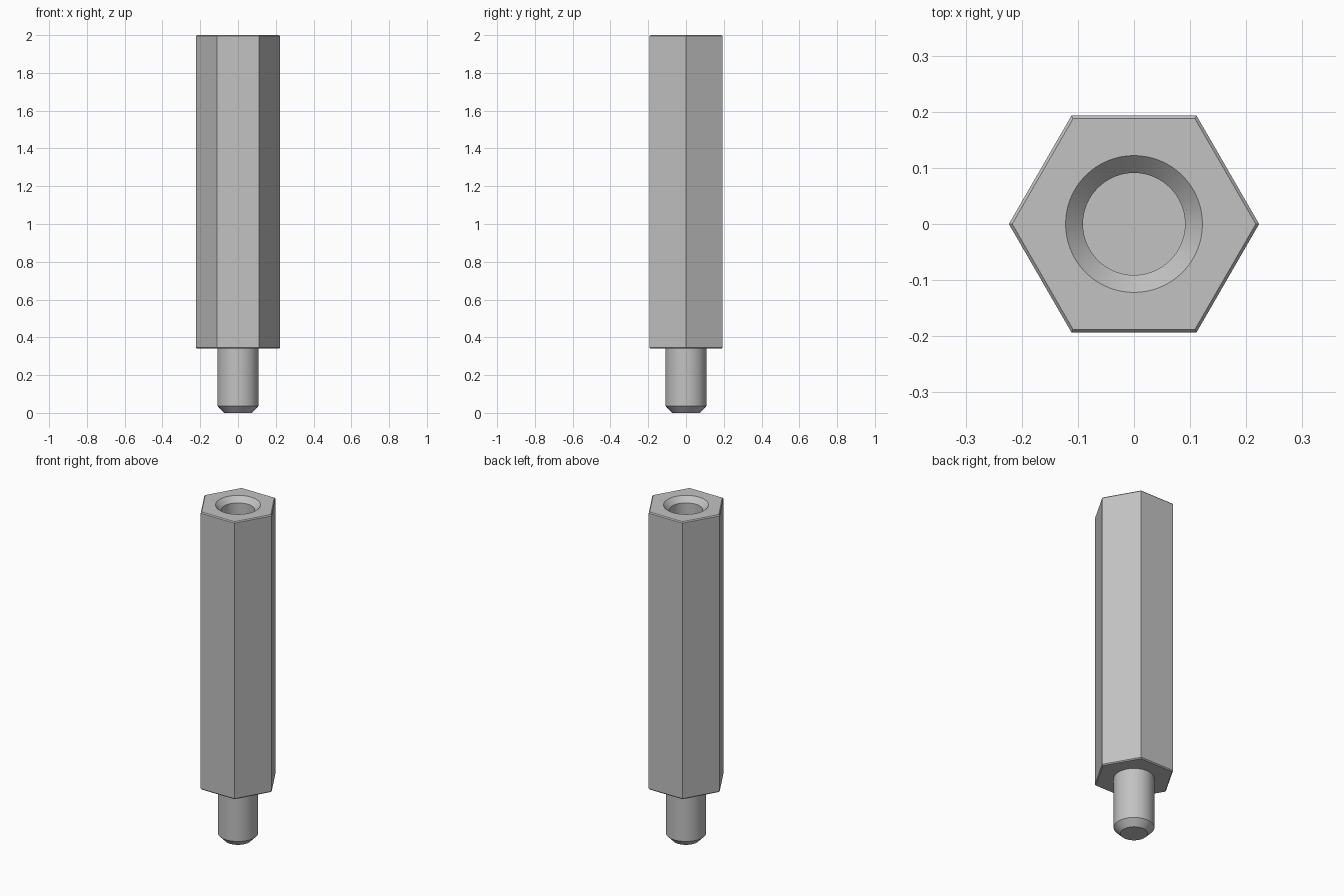
import bpy
import bmesh
from math import cos, sin, tau, radians

cube = bpy.data.objects.get("Cube")
if cube:
    bpy.data.objects.remove(cube, do_unlink=True)

steel = bpy.data.materials.new("grey metal")
steel.use_nodes = True
GREY = (0.54, 0.54, 0.54, 1)
steel.diffuse_color = GREY
steel.node_tree.nodes["Principled BSDF"].inputs["Base Color"].default_value = GREY


def stack(name, profile, sides):
    """Closed solid from (radius, z) pairs listed bottom to top."""
    bm = bmesh.new()
    rings = [[bm.verts.new((r * cos(tau * i / sides), r * sin(tau * i / sides), z))
              for i in range(sides)] for r, z in profile]
    bm.faces.new(rings[0][::-1])
    bm.faces.new(rings[-1])
    for low, high in zip(rings, rings[1:]):
        for i in range(sides):
            j = (i + 1) % sides
            bm.faces.new((low[i], low[j], high[j], high[i]))
    mesh = bpy.data.meshes.new(name)
    bm.to_mesh(mesh)
    bm.free()
    mesh.materials.append(steel)
    obj = bpy.data.objects.new(name, mesh)
    bpy.context.collection.objects.link(obj)
    return obj


def activate(obj):
    bpy.ops.object.select_all(action='DESELECT')
    obj.select_set(True)
    bpy.context.view_layer.objects.active = obj


# Hexagonal body with lightly chamfered ends
HEX, CHAMFER, BASE, TOP = 0.223, 0.006, 0.34, 2.0
body = stack("hex_body", [(HEX - CHAMFER, BASE), (HEX, BASE + CHAMFER),
                          (HEX, TOP - CHAMFER), (HEX - CHAMFER, TOP)], 6)

# Countersunk blind bore in the top
BORE, SINK = 0.091, 0.031
cutter = stack("bore_cutter", [(BORE, 1.3), (BORE, TOP - SINK),
                               (BORE + SINK, TOP), (BORE + SINK, TOP + 0.1)], 64)
cutter.hide_render = True
cut = body.modifiers.new("bore", 'BOOLEAN')
cut.operation = 'DIFFERENCE'
cut.solver = 'EXACT'
cut.object = cutter
activate(body)
bpy.ops.object.modifier_apply(modifier=cut.name)
bpy.data.objects.remove(cutter, do_unlink=True)

# Round stud with a chamfered tip
stud = stack("stud", [(0.073, 0), (0.109, 0.037), (0.109, BASE + 0.02)], 64)

for part in (body, stud):
    activate(part)
    bpy.ops.object.shade_smooth_by_angle(angle=radians(25))
